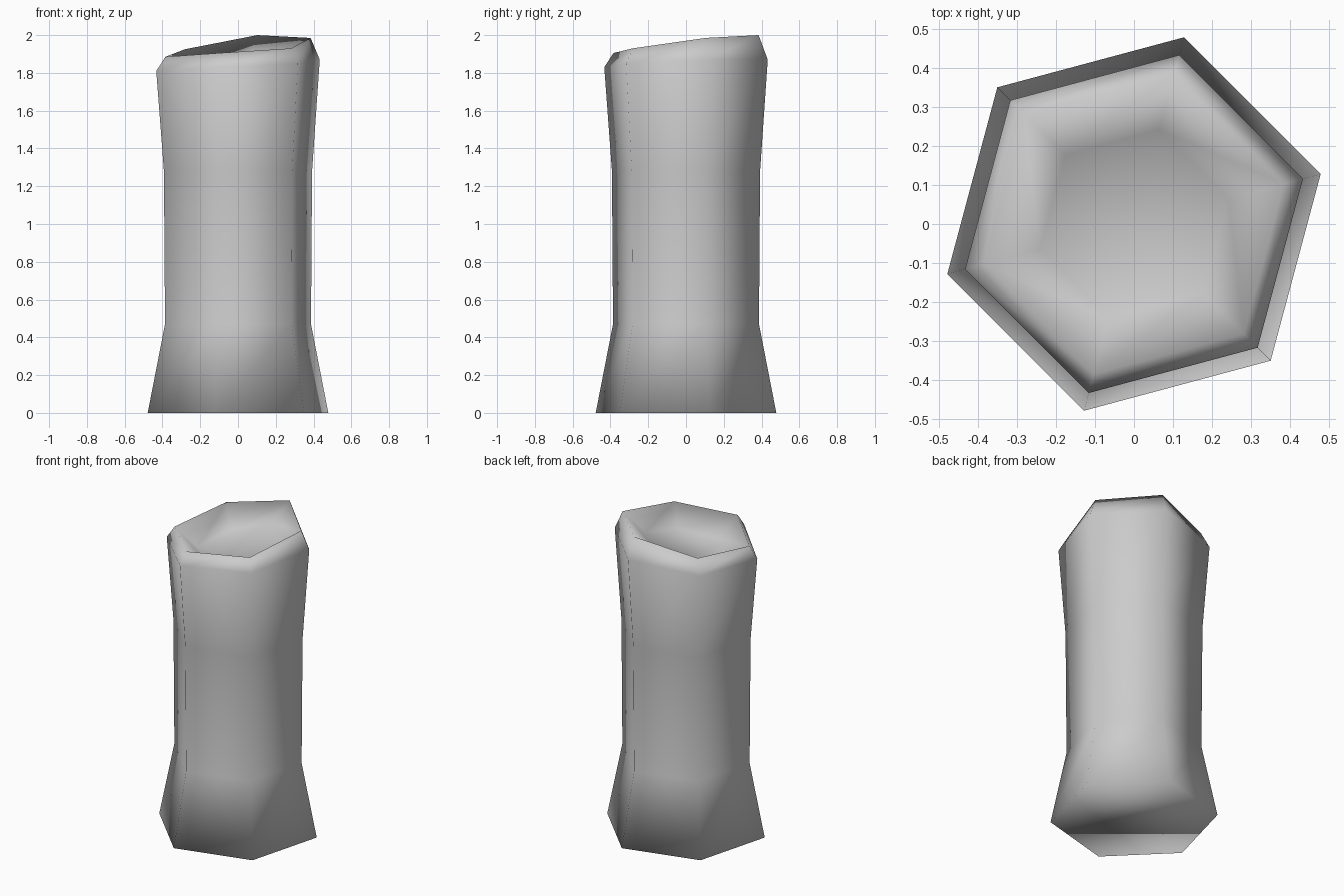
import bpy
import bmesh
from math import cos, sin, radians

cube = bpy.data.objects.get("Cube")
if cube:
    bpy.data.objects.remove(cube)

SIDES = 6
TURN = 15  # rotation of the hexagon in degrees

stone = bpy.data.materials.new("grey stone")
stone.use_nodes = True
stone.diffuse_color = (0.6, 0.6, 0.6, 1)
stone.node_tree.nodes["Principled BSDF"].inputs["Base Color"].default_value = stone.diffuse_color

# Uneven heights of the broken rim, one per corner
rim = [1.985, 2.0, 1.925, 1.885, 1.905, 1.93]
shoulder = [1.87, 1.87, 1.83, 1.81, 1.83, 1.85]
hollow = [z - 0.11 for z in rim]


def add_ring(bm, radius, heights):
    """Add one hexagonal ring of vertices."""
    ring = []
    for i, z in enumerate(heights):
        a = radians(TURN + i * 360 / SIDES)
        ring.append(bm.verts.new((radius * cos(a), radius * sin(a), z)))
    return ring


# Profile from the flared foot up over the rim and into the hollow
profile = [
    (0.495, [0] * SIDES),
    (0.40, [0.47] * SIDES),
    (0.406, [1.28] * SIDES),
    (0.448, shoulder),
    (0.398, rim),
    (0.25, hollow),
]

bm = bmesh.new()
rings = [add_ring(bm, r, h) for r, h in profile]
for low, high in zip(rings, rings[1:]):
    for i in range(SIDES):
        j = (i + 1) % SIDES
        bm.faces.new((low[i], low[j], high[j], high[i]))

# Closed underside and hollow floor
bm.faces.new(rings[0][::-1])
bm.faces.new(rings[-1])

for face in bm.faces:
    face.smooth = True
bmesh.ops.recalc_face_normals(bm, faces=bm.faces[:])

mesh = bpy.data.meshes.new("broken_column")
bm.to_mesh(mesh)
bm.free()
mesh.materials.append(stone)
column = bpy.data.objects.new("broken_column", mesh)
bpy.context.collection.objects.link(column)
